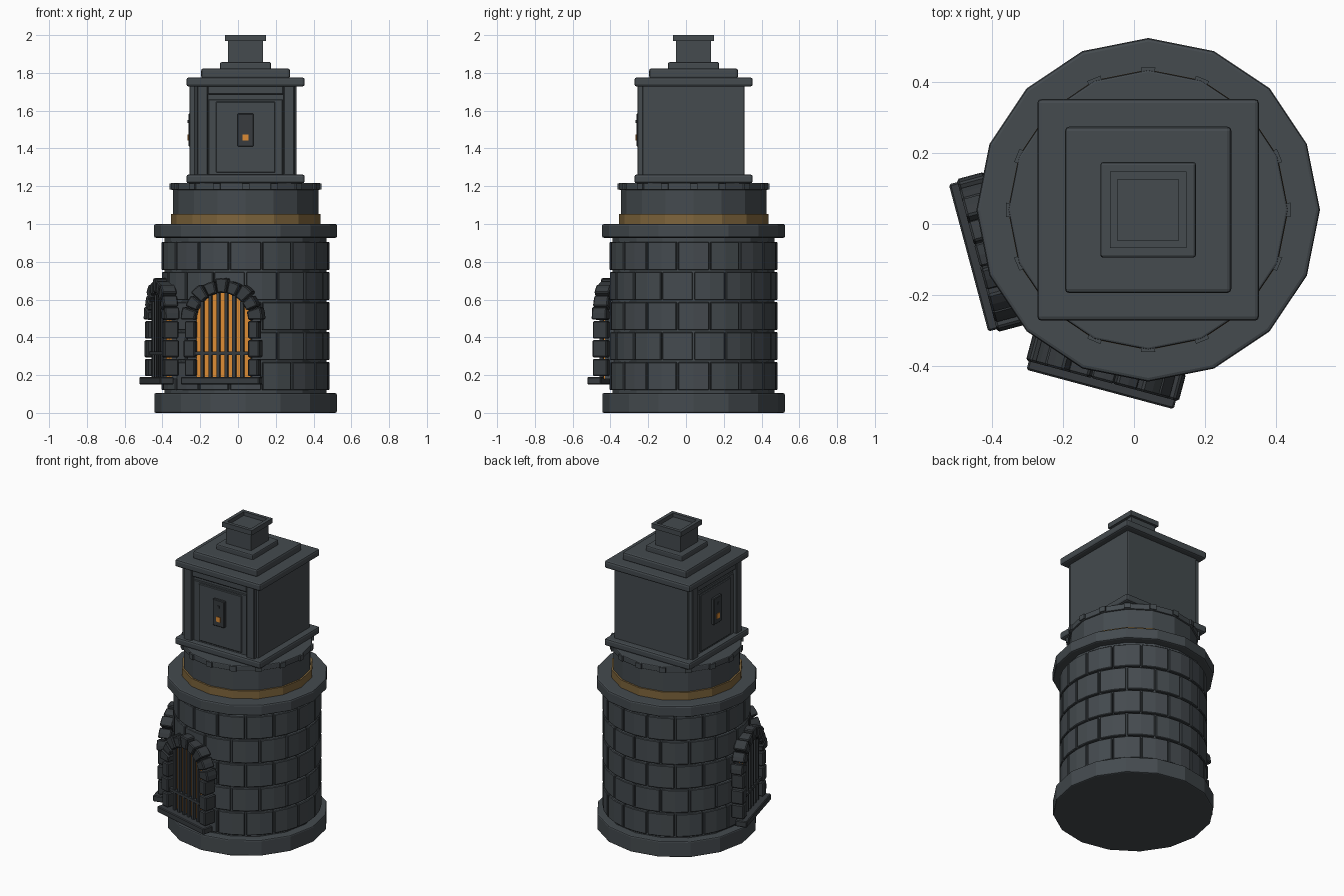
import bpy, bmesh
from math import pi, sin, cos, sqrt, radians
from mathutils import Matrix, Vector

if "Cube" in bpy.data.objects:
    bpy.data.objects.remove(bpy.data.objects["Cube"], do_unlink=True)


def material(name, rgb):
    m = bpy.data.materials.new(name)
    m.use_nodes = True
    m.diffuse_color = (*rgb, 1)
    m.node_tree.nodes["Principled BSDF"].inputs["Base Color"].default_value = (*rgb, 1)
    return m


SLATE = material("slate", (0.058, 0.069, 0.077))
IRON = material("dark iron", (0.038, 0.044, 0.049))
BRASS = material("dull brass", (0.21, 0.13, 0.045))
GLOW = material("orange glow", (0.72, 0.26, 0.035))

AXIS = Matrix.Translation((0.04, 0.04, 0))   # tower axis
SIDES = 16


def finish(name, bm, mat, matrix=AXIS, bevel=0.0, segments=2):
    bmesh.ops.recalc_face_normals(bm, faces=bm.faces)
    me = bpy.data.meshes.new(name)
    bm.to_mesh(me)
    bm.free()
    me.materials.append(mat)
    ob = bpy.data.objects.new(name, me)
    bpy.context.collection.objects.link(ob)
    ob.matrix_world = matrix
    if bevel:
        mod = ob.modifiers.new("soft_edges", 'BEVEL')
        mod.width = bevel
        mod.segments = segments
        mod.limit_method = 'ANGLE'
        mod.angle_limit = radians(40)
    return ob


def prism(bm, outline, z0, z1, matrix=Matrix()):
    low = [bm.verts.new(matrix @ Vector((x, y, z0))) for x, y in outline]
    high = [bm.verts.new(matrix @ Vector((x, y, z1))) for x, y in outline]
    bm.faces.new(low)
    bm.faces.new(high)
    n = len(outline)
    for i in range(n):
        j = (i + 1) % n
        bm.faces.new((low[i], low[j], high[j], high[i]))


def arc(r, a0, a1, steps):
    return [(r * cos(a0 + (a1 - a0) * i / steps), r * sin(a0 + (a1 - a0) * i / steps))
            for i in range(steps + 1)]


def sector(bm, r0, r1, a0, a1, z0, z1, steps=2, matrix=Matrix()):
    prism(bm, arc(r0, a0, a1, steps) + arc(r1, a1, a0, steps), z0, z1, matrix)


def box(bm, x0, x1, y0, y1, z0, z1):
    prism(bm, [(x0, y0), (x1, y0), (x1, y1), (x0, y1)], z0, z1)


def drum(name, r, z0, z1, mat, bevel=0.0):
    bm = bmesh.new()
    prism(bm, arc(r, 0, 2 * pi, SIDES)[:-1], z0, z1)
    finish(name, bm, mat, bevel=bevel)


def slab(name, half, z0, z1, bevel=0.012):
    bm = bmesh.new()
    box(bm, -half, half, -half, half, z0, z1)
    finish(name, bm, SLATE, bevel=bevel)


# Round tower: plinth, core, cap ring, neck
drum("plinth", 0.483, 0, 0.105, SLATE, 0.008)
drum("tower_core", 0.428, 0.1, 0.94, SLATE)
drum("cap_ring", 0.485, 0.927, 1.0, SLATE, 0.01)
drum("brass_band", 0.396, 0.99, 1.052, BRASS)
drum("neck", 0.385, 1.05, 1.19, SLATE)
drum("neck_rim", 0.395, 1.18, 1.218, SLATE, 0.006)

# Staggered brick courses
bm = bmesh.new()
step = 2 * pi / SIDES
course = 0.159
for row in range(5):
    z = 0.115 + row * course
    shift = 0 if row % 2 else 0.5
    for i in range(SIDES):
        a = (i + shift) * step
        sector(bm, 0.415, 0.444, a + 0.011, a + step - 0.011, z + 0.005, z + course - 0.005)
finish("wall_bricks", bm, SLATE, bevel=0.004, segments=1)

# Small blocks around the neck rim
bm = bmesh.new()
for i in range(SIDES):
    a = i * step
    sector(bm, 0.37, 0.402, a - 0.05, a + 0.05, 1.182, 1.215, 1)
finish("rim_studs", bm, SLATE)

# Square firebox and chimney
slab("firebox_base", 0.313, 1.215, 1.262)
slab("firebox", 0.27, 1.25, 1.74, 0.006)
slab("firebox_cornice", 0.313, 1.728, 1.776)
slab("roof_step", 0.235, 1.77, 1.824)
slab("chimney_foot", 0.135, 1.815, 1.857, 0.008)
slab("chimney", 0.092, 1.85, 1.975, 0)
bm = bmesh.new()
for s in (-1, 1):
    box(bm, -0.108, 0.108, *sorted((s * 0.086, s * 0.108)), 1.968, 2.0)
    box(bm, *sorted((s * 0.086, s * 0.108)), -0.086, 0.086, 1.968, 2.0)
finish("chimney_lip", bm, SLATE)


def door(side, angle):
    place = AXIS @ Matrix.Rotation(radians(angle), 4, 'Z')
    bm = bmesh.new()
    for s in (-1, 1):
        box(bm, *sorted((s * 0.2, s * 0.258)), -0.298, -0.26, 1.255, 1.735)
    box(bm, -0.2, 0.2, -0.292, -0.26, 1.685, 1.735)
    finish(side + "_door_frame", bm, SLATE, place, 0.005, 1)
    # Door leaf with a raised border
    bm = bmesh.new()
    box(bm, -0.198, 0.198, -0.278, -0.26, 1.255, 1.66)
    finish(side + "_door", bm, SLATE, place, 0.004, 1)
    bm = bmesh.new()
    box(bm, -0.157, 0.157, -0.286, -0.27, 1.272, 1.648)
    finish(side + "_door_panel", bm, SLATE, place, 0.004, 1)
    # Latch plate with a glowing slot
    bm = bmesh.new()
    box(bm, -0.043, 0.043, -0.303, -0.28, 1.41, 1.585)
    finish(side + "_latch_plate", bm, IRON, place, 0.004, 1)
    bm = bmesh.new()
    box(bm, -0.015, 0.015, -0.307, -0.299, 1.443, 1.475)
    finish(side + "_latch_glow", bm, GLOW, place)
    bm = bmesh.new()
    box(bm, -0.008, 0.008, -0.307, -0.299, 1.535, 1.55)
    finish(side + "_latch_rivet", bm, IRON, place)


def window(side, angle):
    place = AXIS @ Matrix.Rotation(radians(angle), 4, 'Z')
    spring, inner, outer = 0.49, 0.148, 0.212
    upright = Matrix.Translation((0, 0, spring)) @ Matrix.Rotation(pi / 2, 4, 'X')
    opening = [(inner, 0.18 - spring)] + arc(inner, 0, pi, 14) + [(-inner, 0.18 - spring)]
    # Recess backing and glowing pane
    bm = bmesh.new()
    prism(bm, opening, 0.39, 0.445, upright)
    finish(side + "_window_back", bm, SLATE, place)
    bm = bmesh.new()
    prism(bm, opening, 0.446, 0.453, upright)
    finish(side + "_window_glow", bm, GLOW, place)
    # Sill, jamb stones and arch stones
    bm = bmesh.new()
    box(bm, -0.215, 0.215, -0.525, -0.45, 0.15, 0.19)
    finish(side + "_window_sill", bm, IRON, place, 0.005, 1)
    bm = bmesh.new()
    for s in (-1, 1):
        for i in range(3):
            z = 0.19 + i * 0.1
            edge = 0.208 if i % 2 else 0.2
            box(bm, *sorted((s * 0.146, s * edge)), -0.5, -0.42, z + 0.004, z + 0.096)
    stones = 9
    for i in range(stones):
        a = pi * i / stones
        r = outer + (0.012 if i % 2 == 0 else 0)
        sector(bm, inner - 0.002, r, a + 0.02, a + pi / stones - 0.02,
               0.42, 0.5, 2, upright)
    finish(side + "_window_stones", bm, IRON, place, 0.006, 1)
    # Iron grille
    bm = bmesh.new()
    for i in range(6):
        x = (i - 2.5) * 0.0435
        top = spring + sqrt(inner ** 2 - x ** 2)
        box(bm, x - 0.009, x + 0.009, -0.483, -0.465, 0.18, top)
    box(bm, -inner, inner, -0.488, -0.46, 0.307, 0.325)
    finish(side + "_window_grille", bm, IRON, place)


# Doors on the front and right, windows turned from both faces
door("front", 0)
door("right", -90)
window("front", -15)
window("right", -75)
